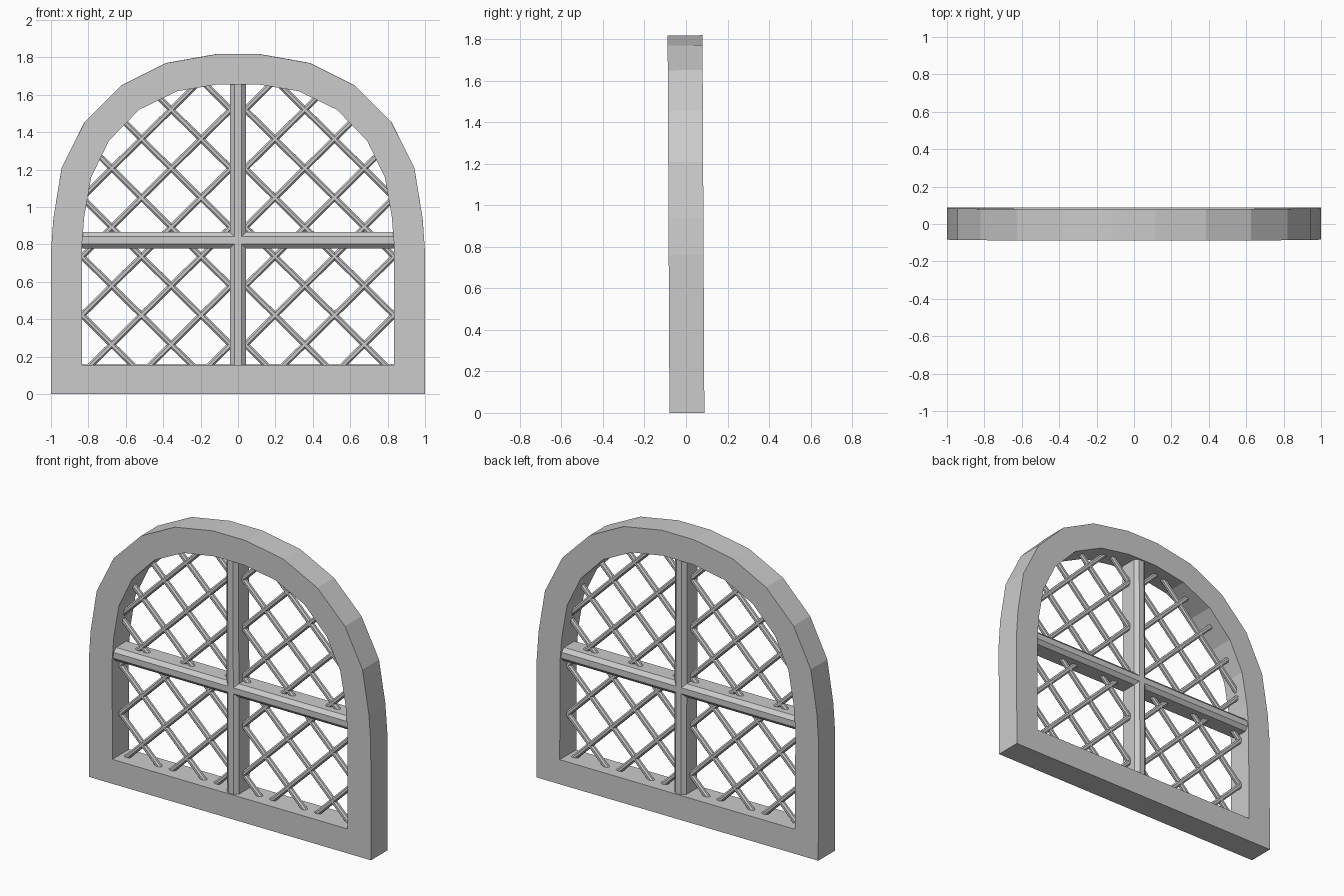
import bpy, bmesh
from math import radians
from mathutils import Vector, Matrix

cube = bpy.data.objects.get("Cube")
if cube:
    bpy.data.objects.remove(cube)

grey = bpy.data.materials.new("plain grey")
grey.use_nodes = True
colour = (0.6, 0.6, 0.6, 1)
grey.diffuse_color = colour
grey.node_tree.nodes["Principled BSDF"].inputs["Base Color"].default_value = colour

# The whole window leans very slightly forward
lean = Matrix.Translation((0, 0, 0.9)) @ Matrix.Rotation(radians(0.28), 4, 'X') @ Matrix.Translation((0, 0, -0.9))


def finish(bm, name):
    bmesh.ops.recalc_face_normals(bm, faces=bm.faces)
    bm.transform(lean)
    mesh = bpy.data.meshes.new(name)
    bm.to_mesh(mesh)
    bm.free()
    mesh.materials.append(grey)
    obj = bpy.data.objects.new(name, mesh)
    bpy.context.collection.objects.link(obj)
    return obj


def mirrored(half):
    return half + [(-x, z) for x, z in reversed(half)]


def add_bar(bm, start, end, width, depth, flat_w, flat_d):
    """Chamfered eight-sided bar between two (x, z) points."""
    a, b = Vector((start[0], 0, start[1])), Vector((end[0], 0, end[1]))
    front = Vector((0, 1, 0))
    side = (b - a).normalized().cross(front)
    section = [(width, flat_d), (flat_w, depth), (-flat_w, depth), (-width, flat_d),
               (-width, -flat_d), (-flat_w, -depth), (flat_w, -depth), (width, -flat_d)]
    rings = [[bm.verts.new(p + side * s + front * d) for s, d in section] for p in (a, b)]
    for i in range(8):
        j = (i + 1) % 8
        bm.faces.new((rings[0][i], rings[0][j], rings[1][j], rings[1][i]))
    for ring in rings:
        bm.faces.new(ring)


# Arched frame: outer and inner outlines, right half from the bottom up
outer = mirrored([(1, 0), (1, 0.76), (0.987, 0.94), (0.943, 1.21), (0.82, 1.455),
                  (0.625, 1.65), (0.385, 1.77), (0.115, 1.818)])
inner = mirrored([(0.835, 0.157), (0.835, 0.79), (0.822, 0.95), (0.785, 1.16), (0.69, 1.355),
                  (0.53, 1.52), (0.325, 1.62), (0.105, 1.657)])
HALF = 0.084
bm = bmesh.new()
loops = [[bm.verts.new((x, y, z)) for x, z in outline]
         for outline, y in ((outer, -HALF), (outer, HALF), (inner, HALF), (inner, -HALF))]
for k in range(4):
    here, there = loops[k], loops[(k + 1) % 4]
    for i in range(len(outer)):
        j = (i + 1) % len(outer)
        bm.faces.new((here[i], here[j], there[j], there[i]))
finish(bm, "arched_frame")

# Chamfered cross bars
for name, start, end in (("upright_bar", (0, 0.15), (0, 1.67)),
                         ("level_bar", (-0.845, 0.823), (0.845, 0.823))):
    bm = bmesh.new()
    add_bar(bm, start, end, 0.043, 0.075, 0.019, 0.053)
    finish(bm, name)


def clip(p, d, outline):
    """Part of the line p + t*d inside a convex counter-clockwise outline."""
    low, high = -9, 9
    for i, a in enumerate(outline):
        a, b = Vector(a), Vector(outline[(i + 1) % len(outline)])
        normal = Vector((b.y - a.y, a.x - b.x)).normalized()
        gap, rate = normal.dot(a - p) + 0.012, normal.dot(d)
        if abs(rate) < 1e-6:
            if gap < 0:
                return None
        elif rate > 0:
            high = min(high, gap / rate)
        else:
            low = max(low, gap / rate)
    return (p + d * low, p + d * high) if high - low > 0.04 else None


# Diagonal lattice in each half of the opening
STEP_X, STEP_Z = 0.159, 0.157
pane = [(0, 0.157)] + [p for p in inner if p[0] > 0] + [(0, 1.657)]
for name, sign in (("left_lattice", 1), ("right_lattice", -1)):
    bm = bmesh.new()
    for slope in (1, -1):
        direction = Vector((STEP_X, slope * STEP_Z)).normalized()
        for n in range(-8, 14):
            piece = clip(Vector((0.198, 0.422 + 2 * n * STEP_Z)), direction, pane)
            if piece:
                add_bar(bm, *[(sign * p.x, p.y) for p in piece], 0.016, 0.016, 0.007, 0.007)
    finish(bm, name)
